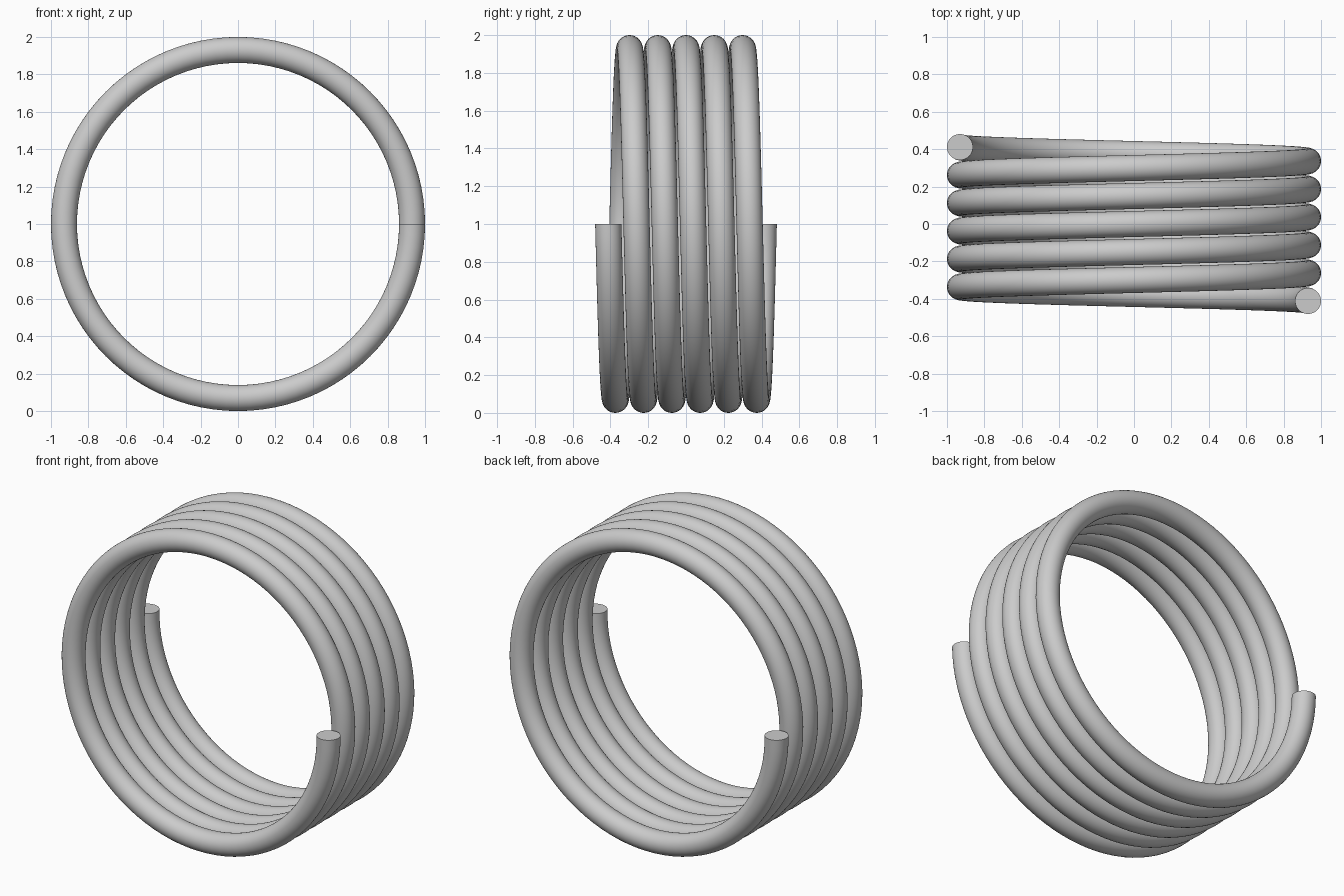
import bpy, bmesh
from math import sin, cos, tau, radians

cube = bpy.data.objects.get("Cube")
if cube:
    bpy.data.objects.remove(cube, do_unlink=True)

COIL_R, WIRE_R = 0.9305, 0.0695
TURNS, HALF_LEN = 5.5, 0.4115
STEPS, SIDES = 96, 32

# Plain grey metal
metal = bpy.data.materials.new("grey_metal")
metal.use_nodes = True
grey = (0.6, 0.6, 0.6, 1)
metal.diffuse_color = grey
metal.node_tree.nodes["Principled BSDF"].inputs["Base Color"].default_value = grey

# Round wire section swept along a helix about the y axis
bm = bmesh.new()
count = int(TURNS * STEPS)
rings = []
for i in range(count + 1):
    a = -tau * i / STEPS
    y = HALF_LEN * (2 * i / count - 1)
    ring = []
    for j in range(SIDES):
        b = tau * j / SIDES
        r = COIL_R + WIRE_R * cos(b)
        ring.append(bm.verts.new((r * cos(a), y + WIRE_R * sin(b), 1 + r * sin(a))))
    rings.append(ring)

for p, q in zip(rings, rings[1:]):
    for j in range(SIDES):
        k = (j + 1) % SIDES
        bm.faces.new((p[j], p[k], q[k], q[j]))

# Flat cut ends
bm.faces.new(rings[0])
bm.faces.new(rings[-1])
bmesh.ops.recalc_face_normals(bm, faces=bm.faces)

mesh = bpy.data.meshes.new("spring_coil")
bm.to_mesh(mesh)
bm.free()
mesh.materials.append(metal)
coil = bpy.data.objects.new("spring_coil", mesh)
bpy.context.collection.objects.link(coil)

bpy.context.view_layer.objects.active = coil
coil.select_set(True)
bpy.ops.object.shade_smooth_by_angle(angle=radians(40))
